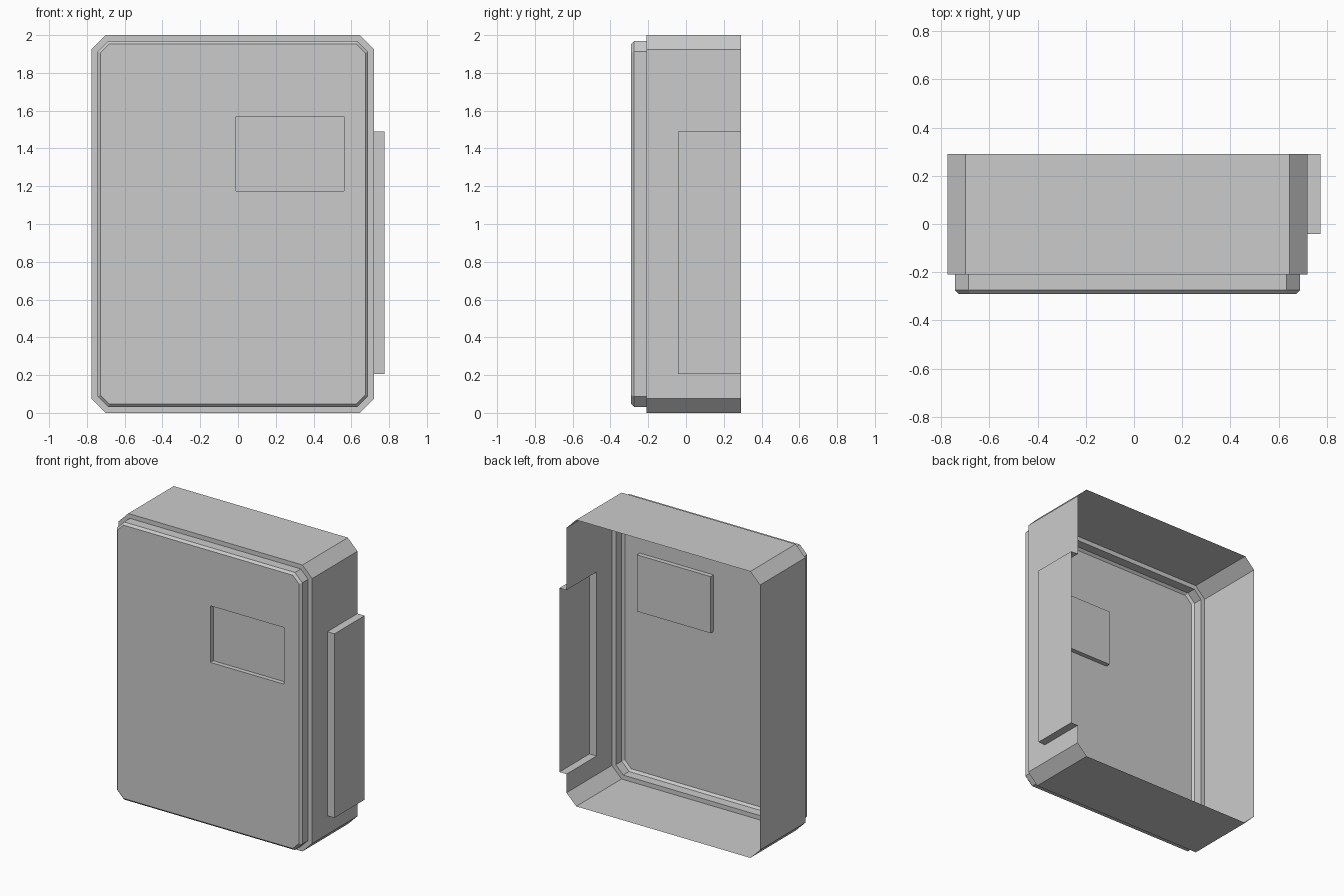
import bpy
import bmesh

cube = bpy.data.objects.get("Cube")
if cube:
    bpy.data.objects.remove(cube)

# One grey for the whole moulded cover
grey = bpy.data.materials.new("plain grey")
grey.use_nodes = True
COLOR = (0.6, 0.6, 0.6, 1)
grey.diffuse_color = COLOR
grey.node_tree.nodes["Principled BSDF"].inputs["Base Color"].default_value = COLOR

CENTER_X, HALF_W, HALF_H, CHAMFER = -0.0275, 0.7475, 1.0, 0.075
BACK, STEP, BEVEL, FRONT = 0.29, -0.21, -0.275, -0.29
WALL_X = CENTER_X + HALF_W
RIM, PANEL = 0.031, 0.046                              # insets of the lid
POCKET_X, POCKET_Y, POCKET_LOW, POCKET_TOP = 0.775, -0.042, 0.205, 1.49


def outline(bm, inset, y):
    """Chamfered rectangle of vertices, starting with the +x side."""
    w, h, c = HALF_W - inset, HALF_H - inset, CHAMFER - 0.586 * inset
    pts = [(w, c - h), (w, h - c), (w - c, h), (c - w, h)]
    pts += [(-x, -z) for x, z in pts]
    return [bm.verts.new((CENTER_X + x, y, HALF_H + z)) for x, z in pts]


def rectangle(bm, x0, x1, z0, z1, y):
    return [bm.verts.new((x, y, z)) for x, z in
            ((x0, z0), (x1, z0), (x1, z1), (x0, z1))]


def bridge(bm, a, b, skip=()):
    n = len(a)
    for i in range(n):
        if i not in skip:
            j = (i + 1) % n
            bm.faces.new((a[i], a[j], b[j], b[i]))


def loop_edges(bm, ring):
    return [bm.edges.get((v, ring[i - 1])) or bm.edges.new((v, ring[i - 1]))
            for i, v in enumerate(ring)]


def finish(bm, name):
    bmesh.ops.recalc_face_normals(bm, faces=bm.faces[:])
    mesh = bpy.data.meshes.new(name)
    bm.to_mesh(mesh)
    bm.free()
    mesh.materials.append(grey)
    obj = bpy.data.objects.new(name, mesh)
    bpy.context.collection.objects.link(obj)


# Housing: open-backed sleeve with a front ledge and a notched +x wall
bm = bmesh.new()
back, step = outline(bm, 0, BACK), outline(bm, 0, STEP)
ledge = outline(bm, RIM, STEP)
bridge(bm, back, step, skip=(0,))
bridge(bm, step, ledge)
notch = [bm.verts.new((WALL_X, y, z)) for y, z in
         ((BACK, POCKET_TOP), (POCKET_Y, POCKET_TOP),
          (POCKET_Y, POCKET_LOW), (BACK, POCKET_LOW))]
bm.faces.new([back[0], step[0], step[1], back[1]] + notch)
finish(bm, "housing")

# Front lid: raised, bevelled panel with a shallow label recess
bm = bmesh.new()
base, rim, panel = (outline(bm, RIM, STEP), outline(bm, RIM, BEVEL),
                    outline(bm, PANEL, FRONT))
bridge(bm, base, rim)
bridge(bm, rim, panel)
mouth, floor = (rectangle(bm, -0.01, 0.56, 1.175, 1.57, y)
                for y in (FRONT, FRONT + 0.032))
bridge(bm, mouth, floor)
bm.faces.new(floor)
bmesh.ops.triangle_fill(bm, use_beauty=True, normal=(0, -1, 0),
                        edges=loop_edges(bm, panel) + loop_edges(bm, mouth))
finish(bm, "front_lid")

# Side pocket: hollow bulge on the +x wall, open at the back and inside
bm = bmesh.new()
inner, outer = ([bm.verts.new((x, y, z)) for y, z in
                 ((BACK, POCKET_LOW), (POCKET_Y, POCKET_LOW),
                  (POCKET_Y, POCKET_TOP), (BACK, POCKET_TOP))]
                for x in (WALL_X, POCKET_X))
bridge(bm, inner, outer, skip=(3,))
bm.faces.new(outer)
finish(bm, "side_pocket")
